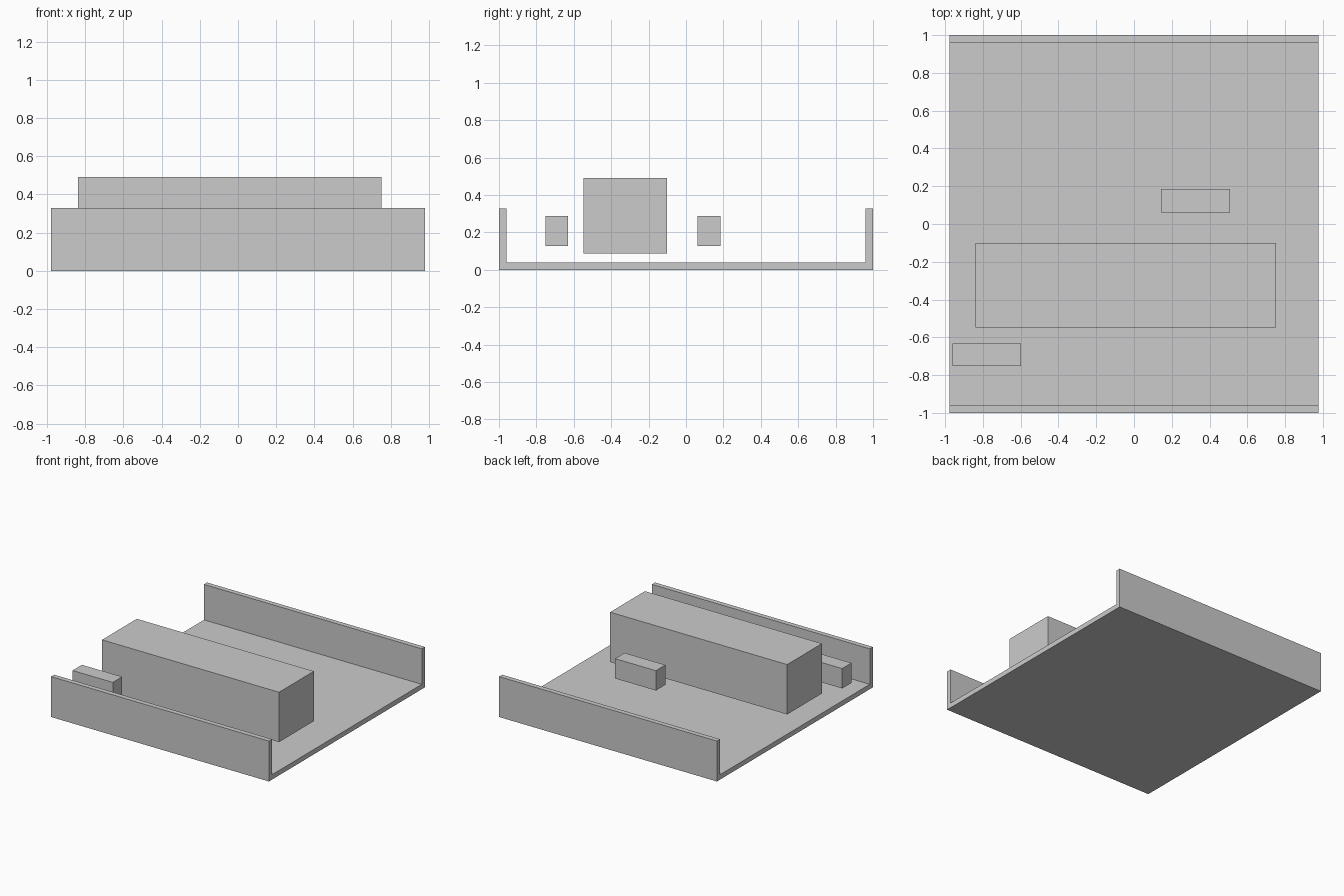
import bpy, bmesh

if "Cube" in bpy.data.objects:
    bpy.data.objects.remove(bpy.data.objects["Cube"])


def finish(name, bm):
    bmesh.ops.recalc_face_normals(bm, faces=bm.faces)
    mesh = bpy.data.meshes.new(name)
    bm.to_mesh(mesh)
    bm.free()
    obj = bpy.data.objects.new(name, mesh)
    bpy.context.collection.objects.link(obj)
    return obj


def extrude_x(name, profile, x0, x1):
    """Extrude a closed (y, z) profile along x."""
    bm = bmesh.new()
    face = bm.faces.new([bm.verts.new((x0, y, z)) for y, z in profile])
    geom = bmesh.ops.extrude_face_region(bm, geom=[face])["geom"]
    verts = [g for g in geom if isinstance(g, bmesh.types.BMVert)]
    bmesh.ops.translate(bm, verts=verts, vec=(x1 - x0, 0, 0))
    return finish(name, bm)


def box(name, x, y, z):
    return extrude_x(name, [(y[0], z[0]), (y[1], z[0]), (y[1], z[1]), (y[0], z[1])], *x)


# U-shaped tray: floor with two side walls
T, H = 0.04, 0.328
half = [(1, 0), (1, H), (1 - T, H), (1 - T, T)]
extrude_x("channel_tray", half + [(-y, z) for y, z in reversed(half)], -0.978, 0.978)

# Blocks held above the tray floor
box("main_block", (-0.838, 0.752), (-0.547, -0.101), (0.086, 0.491))
box("small_block_front", (-0.96, -0.598), (-0.752, -0.632), (0.127, 0.288))
box("small_block_rear", (0.142, 0.508), (0.062, 0.184), (0.127, 0.288))
